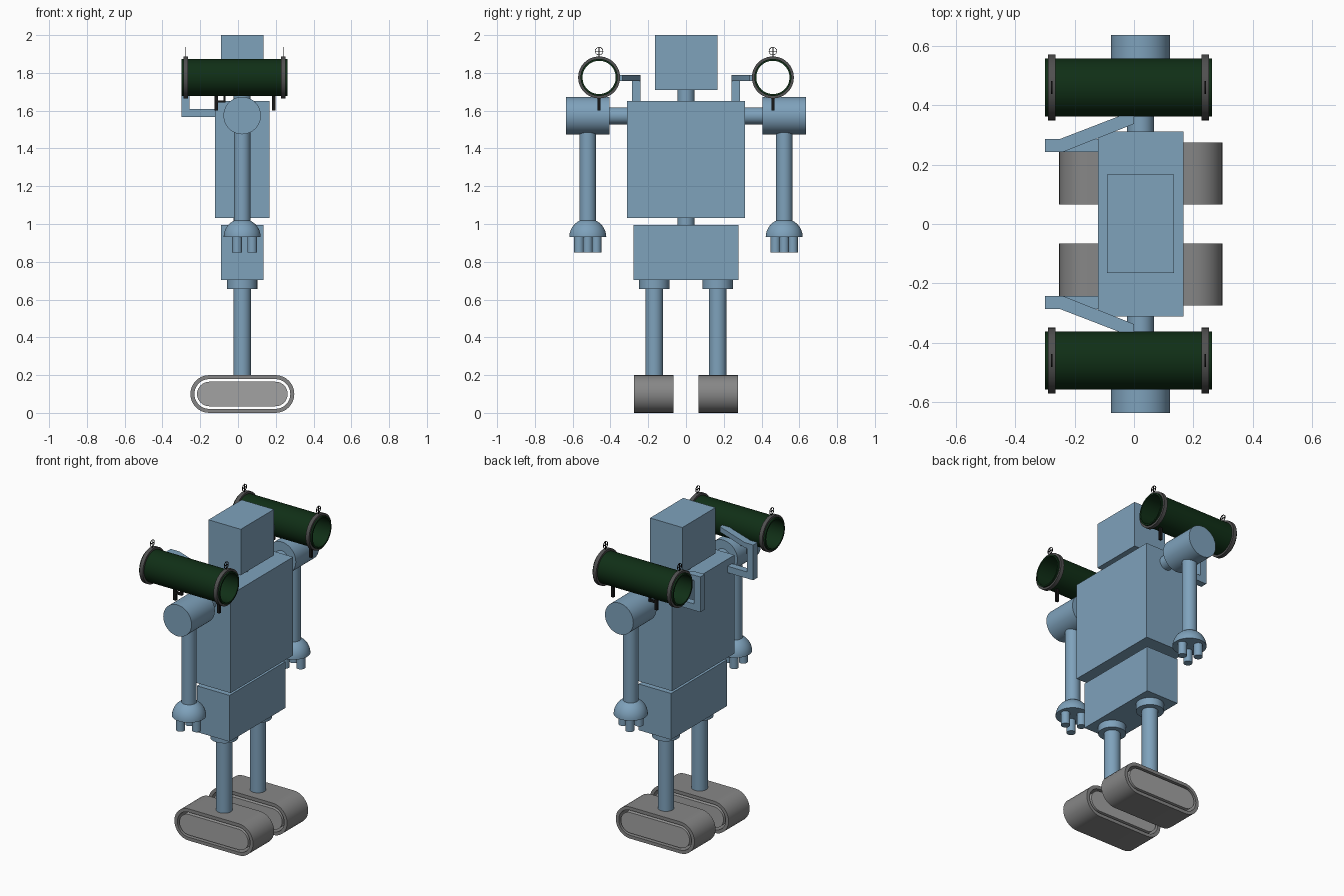
import bpy, bmesh
from math import radians, pi, cos, sin
from mathutils import Matrix

if "Cube" in bpy.data.objects:
    bpy.data.objects.remove(bpy.data.objects["Cube"])


def material(name, rgb):
    m = bpy.data.materials.new(name)
    m.diffuse_color = (*rgb, 1)
    m.use_nodes = True
    m.node_tree.nodes["Principled BSDF"].inputs["Base Color"].default_value = m.diffuse_color
    return m


BLUE = material("blue_steel", (0.21, 0.36, 0.50))
GREEN = material("dark_green", (0.005, 0.028, 0.008))
IRON = material("dark_iron", (0.08, 0.08, 0.08))
BLACK = material("black", (0.008, 0.008, 0.008))
TRACK = material("track_grey", (0.24, 0.24, 0.24))
CORE = material("core_grey", (0.36, 0.36, 0.36))
CX = 0.022  # body axis

# Rotations taking local +Z to the wanted axis (local x,y become the profile plane)
AXIS = {"X": Matrix(((0, 0, 1), (1, 0, 0), (0, 1, 0))).to_4x4(),
        "Y": Matrix(((1, 0, 0), (0, 0, -1), (0, 1, 0))).to_4x4(),
        "Z": Matrix.Identity(4)}


def finish(name, bm, mat):
    bmesh.ops.recalc_face_normals(bm, faces=bm.faces)
    me = bpy.data.meshes.new(name)
    bm.to_mesh(me)
    bm.free()
    me.shade_smooth()
    me.set_sharp_from_angle(angle=radians(30))
    me.materials.append(mat)
    ob = bpy.data.objects.new(name, me)
    bpy.context.collection.objects.link(ob)
    return ob


def box(name, x, y, z, mat=BLUE):
    bm = bmesh.new()
    size = [b - a for a, b in (x, y, z)]
    mid = [(a + b) / 2 for a, b in (x, y, z)]
    bmesh.ops.create_cube(bm, size=1, matrix=Matrix.Translation(mid) @ Matrix.Diagonal((*size, 1)))
    return finish(name, bm, mat)


def circle(r, n=48):
    return [(r * cos(2 * pi * i / n), r * sin(2 * pi * i / n)) for i in range(n)]


def stadium(half, r, n=16):
    right = [(half + r * cos(a), r * sin(a)) for a in (-pi / 2 + pi * i / n for i in range(n + 1))]
    return right + [(-px, -py) for px, py in right]


def prism(name, pts, centre, depth, axis, mat=BLUE, inner=None):
    """Extrude a profile along an axis; with an inner profile it becomes a hollow band."""
    bm = bmesh.new()
    n = len(pts)
    ring = lambda p, h: [bm.verts.new((a, b, h)) for a, b in p]
    lo, hi = ring(pts, -depth / 2), ring(pts, depth / 2)
    bands = [(lo, hi)]
    if inner:
        ilo, ihi = ring(inner, -depth / 2), ring(inner, depth / 2)
        bands += [(hi, ihi), (ihi, ilo), (ilo, lo)]
    else:
        bm.faces.new(lo)
        bm.faces.new(hi)
    for a, b in bands:
        for i in range(n):
            j = (i + 1) % n
            bm.faces.new((a[i], a[j], b[j], b[i]))
    bm.transform(Matrix.Translation(centre) @ AXIS[axis])
    return finish(name, bm, mat)


def rod(name, r, centre, depth, axis="Z", mat=BLUE, n=48):
    return prism(name, circle(r, n), centre, depth, axis, mat)


def dome(name, r, base):
    bm = bmesh.new()
    bmesh.ops.create_uvsphere(bm, u_segments=48, v_segments=24, radius=r)
    bmesh.ops.bisect_plane(bm, geom=bm.verts[:] + bm.edges[:] + bm.faces[:],
                           plane_co=(0, 0, 0), plane_no=(0, 0, -1), clear_outer=True)
    bmesh.ops.holes_fill(bm, edges=[e for e in bm.edges if e.is_boundary])
    bm.transform(Matrix.Translation(base))
    return finish(name, bm, BLUE)


# Central body
box("head", (-0.091, 0.135), (-0.165, 0.166), (1.71, 2.0))
rod("neck", 0.045, (CX, 0, 1.68), 0.08)
box("torso", (-0.121, 0.167), (-0.312, 0.312), (1.031, 1.652))
rod("waist", 0.045, (CX, 0, 1.013), 0.06)
box("pelvis", (-0.091, 0.136), (-0.279, 0.279), (0.703, 0.995))

for s, side in ((-1, "right"), (1, "left")):
    # Leg and tracked foot
    ly = s * 0.168
    rod(f"{side}_hip", 0.08, (CX, ly, 0.682), 0.05)
    rod(f"{side}_leg", 0.047, (CX, ly, 0.43), 0.48)
    foot = (0.023, s * 0.17, 0.1)
    prism(f"{side}_track", stadium(0.175, 0.1), foot, 0.21, "Y", TRACK, stadium(0.175, 0.079))
    prism(f"{side}_track_core", stadium(0.175, 0.065), foot, 0.21, "Y", CORE)

    # Arm and hand
    ay = s * 0.52
    rod(f"{side}_shoulder_joint", 0.045, (CX, s * 0.358, 1.573), 0.10, "Y")
    rod(f"{side}_shoulder", 0.099, (CX, ay, 1.574), 0.232, "Y")
    rod(f"{side}_arm", 0.044, (CX, ay, 1.255), 0.51)
    dome(f"{side}_hand", 0.098, (CX, ay, 0.93))
    for i in range(3):
        a = 2 * pi * i / 3
        rod(f"{side}_finger_{i}", 0.026, (CX + 0.053 * cos(a), ay + 0.053 * sin(a), 0.893), 0.086, n=24)

    # Bracket holding the launcher: lower bar, upright and angled upper bar
    by = sorted((s * 0.242, s * 0.286))
    box(f"{side}_bracket_bar", (-0.30, -0.12), by, (1.567, 1.608))
    box(f"{side}_bracket_upright", (-0.30, -0.257), by, (1.608, 1.757))
    arm = [(-0.30, 0.242), (-0.24, 0.242), (0, 0.337), (0, 0.367), (-0.04, 0.367), (-0.25, 0.286), (-0.30, 0.286)]
    prism(f"{side}_bracket_arm", [(x, s * y) for x, y in arm], (0, 0, 1.773), 0.033, "Z")

    # Launcher tube with end collars
    ty, tz = s * 0.46, 1.776
    prism(f"{side}_launcher_tube", circle(0.098), (-0.019, ty, tz), 0.562, "X", GREEN, circle(0.088))
    for end, x in (("rear", -0.277), ("front", 0.24)):
        prism(f"{side}_{end}_collar", circle(0.111), (x, ty, tz), 0.024, "X", IRON, circle(0.097))
        # Crosshair sight
        zc = 1.915
        prism(f"{side}_{end}_sight_ring", circle(0.022, 24), (x, ty, zc), 0.004, "X", BLACK, circle(0.019, 24))
        box(f"{side}_{end}_sight_post", (x - .002, x + .002), (ty - .002, ty + .002), (1.884, zc + .02), BLACK)
        box(f"{side}_{end}_sight_bar", (x - .002, x + .002), (ty - .02, ty + .02), (zc - .002, zc + .002), BLACK)

    # Grips and trigger guard
    gy = (ty - 0.008, ty + 0.008)
    box(f"{side}_rear_grip", (-0.125, -0.107), gy, (1.60, 1.683), BLACK)
    box(f"{side}_front_grip", (0.18, 0.198), gy, (1.60, 1.683), BLACK)
    box(f"{side}_guard_bar", (-0.107, -0.065), gy, (1.642, 1.655), BLACK)
    box(f"{side}_guard_post", (-0.076, -0.065), gy, (1.655, 1.683), BLACK)
